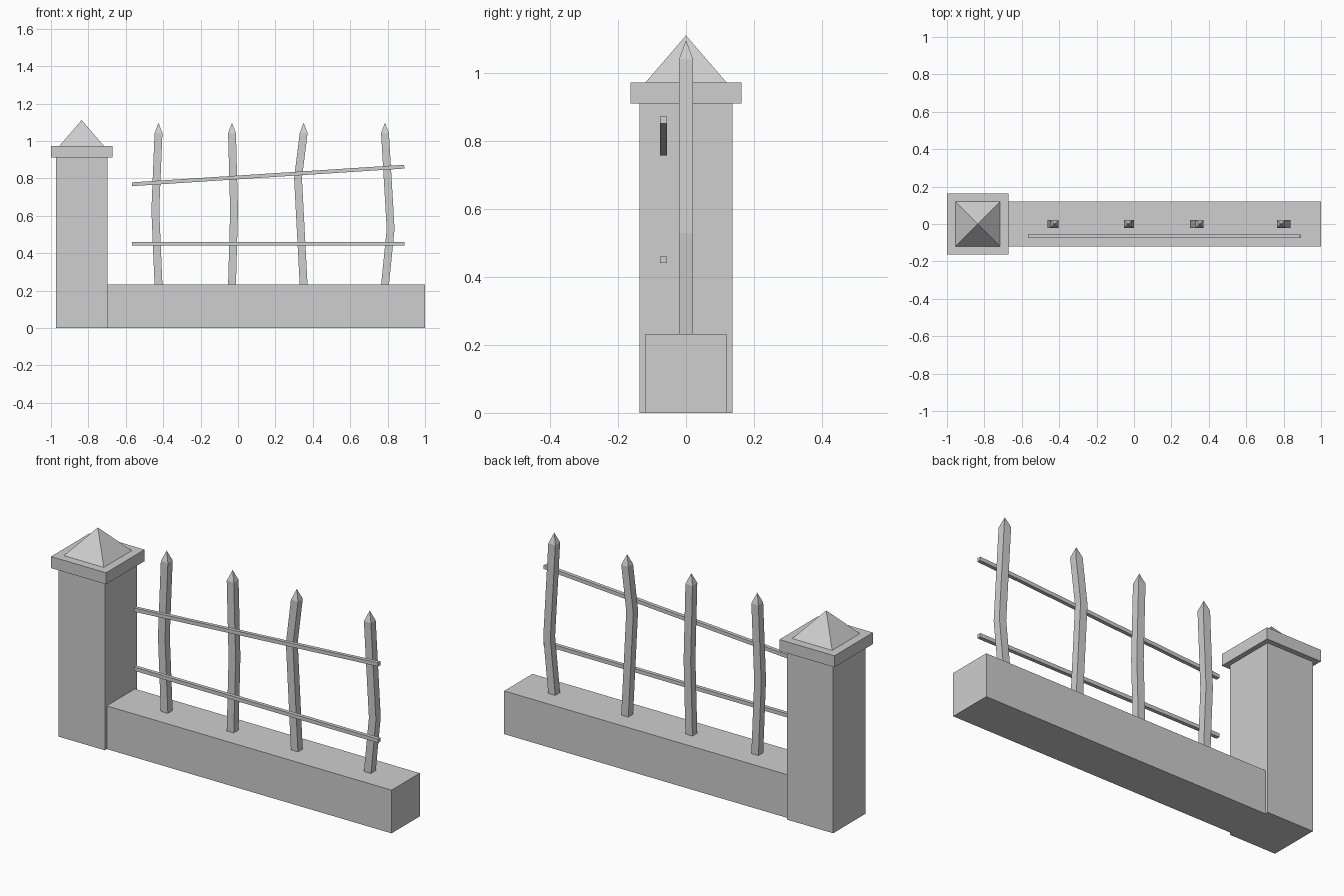
import bpy
import bmesh
import math
from mathutils import Matrix, Vector

old = bpy.data.objects.get("Cube")
if old:
    bpy.data.objects.remove(old, do_unlink=True)

GREY = (0.62, 0.62, 0.62, 1)
stone = bpy.data.materials.new("plain_grey")
stone.use_nodes = True
stone.diffuse_color = GREY
stone.node_tree.nodes["Principled BSDF"].inputs["Base Color"].default_value = GREY


def finish(name, bm):
    bmesh.ops.recalc_face_normals(bm, faces=bm.faces)
    mesh = bpy.data.meshes.new(name)
    bm.to_mesh(mesh)
    bm.free()
    mesh.materials.append(stone)
    obj = bpy.data.objects.new(name, mesh)
    bpy.context.collection.objects.link(obj)
    return obj


def box(name, center, size, tilt=0):
    bm = bmesh.new()
    m = (Matrix.Translation(center) @ Matrix.Rotation(-tilt, 4, "Y")
         @ Matrix.Diagonal((*size, 1)))
    bmesh.ops.create_cube(bm, size=1, matrix=m)
    return finish(name, bm)


def spire(name, sections, half_x, half_y, tip):
    """Rectangular sections (x, z) stacked upward and closed to a point."""
    bm = bmesh.new()
    corners = [(-1, -1), (1, -1), (1, 1), (-1, 1)]
    rings = [[bm.verts.new((x + a * half_x, b * half_y, z)) for a, b in corners]
             for x, z in sections]
    bm.faces.new(rings[0])
    apex = bm.verts.new((tip[0], 0, tip[1]))
    for i in range(4):
        j = (i + 1) % 4
        for low, high in zip(rings, rings[1:]):
            bm.faces.new((low[i], low[j], high[j], high[i]))
        bm.faces.new((rings[-1][i], rings[-1][j], apex))
    return finish(name, bm)


# Pillar with its cap slab and pyramid top
PX = -0.836
box("pillar", (PX, 0, 0.456), (0.275, 0.274, 0.912))
box("pillar_cap", (PX, 0, 0.943), (0.328, 0.328, 0.062))
spire("pillar_pyramid", [(PX, 0.974)], 0.119, 0.119, (PX, 1.112))

# Low wall
box("low_wall", (0.15, 0, 0.1165), (1.7, 0.24, 0.233))

# Crooked pointed pickets: end x, bend x, bend height
pickets = [(-0.425, -0.442, 0.63), (-0.032, -0.021, 0.63),
           (0.351, 0.321, 0.80), (0.786, 0.816, 0.53)]
for n, (end, bend, height) in enumerate(pickets, 1):
    spire(f"picket_{n}", [(end, 0.23), (bend, height), (end, 1.043)],
          0.021, 0.0205, (end, 1.098))

# Horizontal rails in front of the pickets, the upper one tilted
for name, z_left, z_right in (("lower_rail", 0.451, 0.451),
                              ("upper_rail", 0.769, 0.863)):
    a, b = Vector((-0.567, -0.066, z_left)), Vector((0.889, -0.066, z_right))
    d = b - a
    box(name, (a + b) / 2, (d.length, 0.02, 0.02), math.atan2(d.z, d.x))
